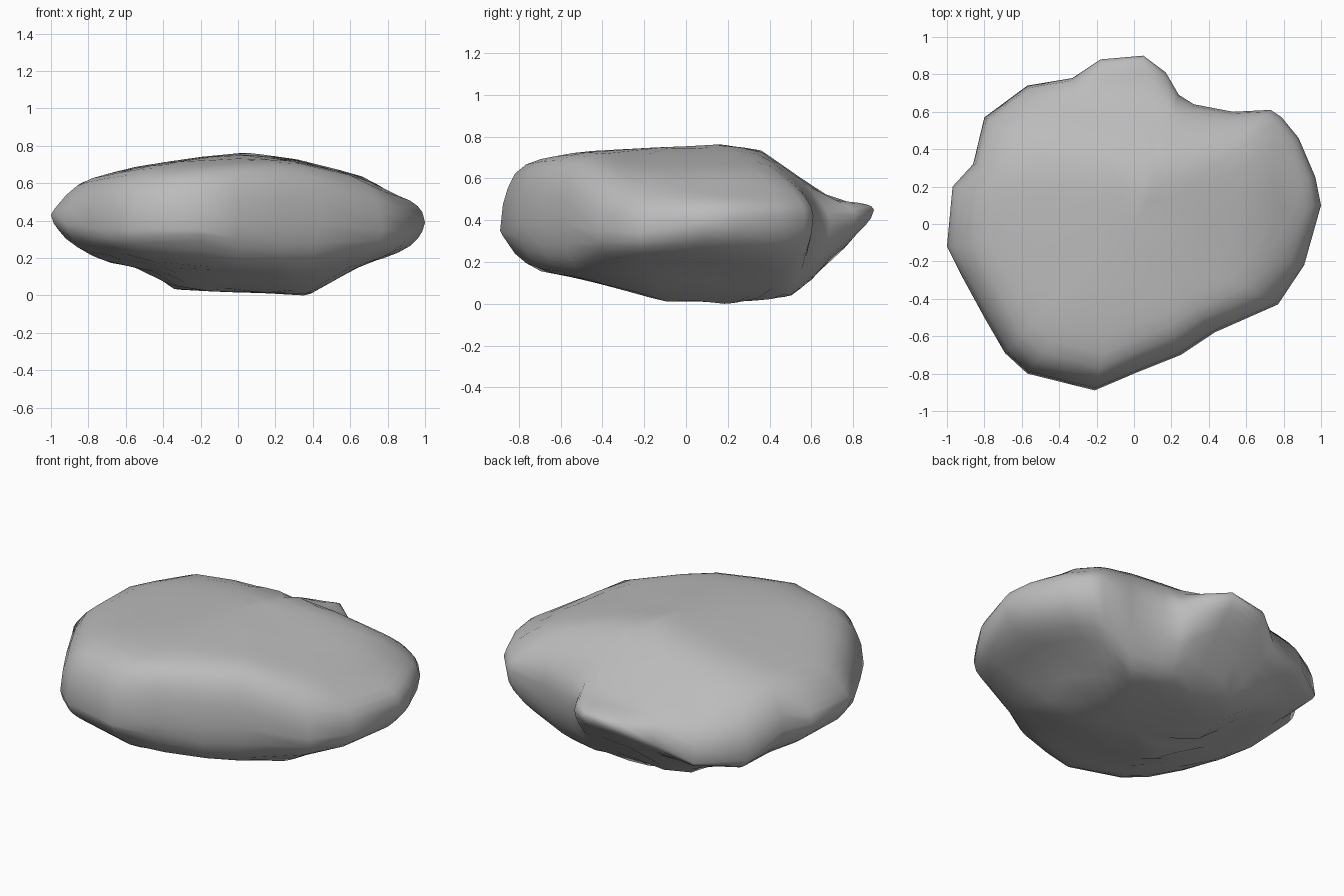
import bpy, bmesh, math
from mathutils import Vector, noise

cube = bpy.data.objects.get("Cube")
if cube:
    bpy.data.objects.remove(cube, do_unlink=True)

# Widest rim of the boulder, counter-clockwise, as x, y, height
RIM = [(1, .1, .39), (.97, .25, .41), (.88, .46, .42), (.79, .57, .42), (.73, .61, .42),
       (.53, .6, .4), (.32, .64, .38), (.24, .69, .38), (.17, .81, .42), (.05, .9, .45),
       (-.18, .88, .42), (-.33, .78, .34), (-.57, .74, .27), (-.8, .57, .28),
       (-.86, .32, .38), (-.97, .2, .41), (-1, -.12, .43), (-.92, -.28, .38),
       (-.8, -.5, .36), (-.69, -.69, .35), (-.57, -.8, .35), (-.21, -.89, .35),
       (0, -.8, .38), (.25, -.7, .38), (.43, -.58, .38), (.77, -.43, .35), (.91, -.22, .34)]
# Crown and underside heights along each axis
TOP_X = [(-1, .48), (-.92, .56), (-.83, .62), (-.53, .69), (-.25, .735), (.05, .765),
         (.3, .73), (.65, .64), (.74, .6), (.82, .55), (1, .52)]
TOP_Y = [(-.89, .64), (-.82, .69), (-.47, .73), (.2, .765), (.37, .73),
         (.49, .64), (.6, .57), (.66, .51), (.9, .47)]
LOW_X = [(-1, .33), (-.92, .27), (-.72, .18), (-.5, .14), (-.37, .06), (-.34, .03),
         (.37, 0), (.66, .16), (.95, .24), (1, .28)]
LOW_Y = [(-.89, .3), (-.82, .21), (-.72, .15), (-.5, .12), (-.1, .01), (.2, 0),
         (.5, .03), (.6, .11), (.69, .21), (.75, .24), (.8, .3), (.9, .36)]
PEAK = .765


def sample(curve, v):
    for (a, za), (b, zb) in zip(curve, curve[1:]):
        if v <= b:
            return za + (zb - za) * max(0, (v - a) / (b - a))
    return curve[-1][1]


def surface_point(x, y, rim, t, upper):
    px, py = x * t, y * t
    if upper:
        z = PEAK - math.hypot(PEAK - sample(TOP_X, px), PEAK - sample(TOP_Y, py))
        z = max(z, rim + .04)
        bulge = math.sqrt(1 - t ** 13)
    else:
        z = min(math.hypot(sample(LOW_X, px), sample(LOW_Y, py)), rim - .05)
        bulge = math.sqrt(1 - t ** 12)
    rough = .02 * noise.noise(Vector((px, py, z)) * 3) * t * (1 - t)
    return px, py, rim + (z - rim) * bulge + rough


bm = bmesh.new()
levels = [(t, True) for t in (.2, .4, .56, .68, .78, .86, .92, .96, .985)] + [(1, True)]
levels += [(t, False) for t in (.985, .96, .92, .86, .78, .68, .56, .4, .2)]
rings = [[bm.verts.new(surface_point(*point, t, up)) for point in RIM]
         for t, up in levels]
count = len(RIM)
for a, b in zip(rings, rings[1:]):
    for i in range(count):
        j = (i + 1) % count
        bm.faces.new((a[i], b[i], b[j], a[j]))
# Close the crown and the underside
for ring, up in ((rings[0], True), (rings[-1], False)):
    centre = bm.verts.new(surface_point(0, 0, .4, 0, up))
    for i in range(count):
        bm.faces.new((centre, ring[i], ring[(i + 1) % count]))
# Stand it on the ground
lowest = min(v.co.z for v in bm.verts)
for v in bm.verts:
    v.co.z -= lowest
bmesh.ops.recalc_face_normals(bm, faces=bm.faces[:])
for f in bm.faces:
    f.smooth = True

mesh = bpy.data.meshes.new("boulder")
bm.to_mesh(mesh)
bm.free()
boulder = bpy.data.objects.new("boulder", mesh)
bpy.context.collection.objects.link(boulder)

# Stone colour
stone = bpy.data.materials.new("stone grey")
stone.use_nodes = True
stone.diffuse_color = (.5, .5, .5, 1)
stone.node_tree.nodes["Principled BSDF"].inputs["Base Color"].default_value = (.5, .5, .5, 1)
mesh.materials.append(stone)
